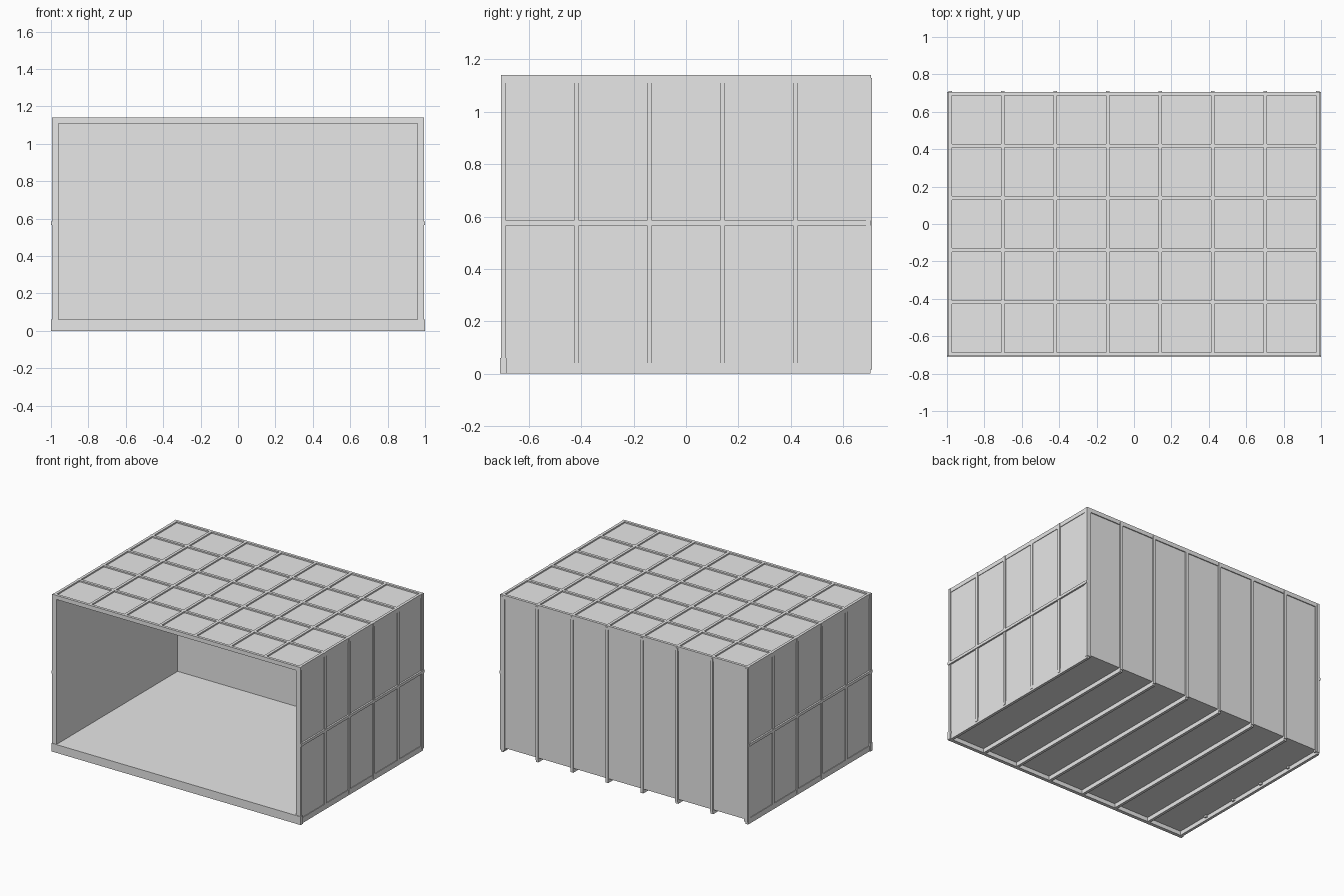
import bpy
import bmesh
from mathutils import Matrix, Vector

cube = bpy.data.objects.get("Cube")
if cube:
    bpy.data.objects.remove(cube, do_unlink=True)

grey = bpy.data.materials.new("plain grey")
grey.use_nodes = True
colour = (0.8, 0.8, 0.8, 1)
grey.diffuse_color = colour
grey.node_tree.nodes["Principled BSDF"].inputs["Base Color"].default_value = colour


def boxes(name, extents):
    """One object made of boxes, each given as (x0, x1, y0, y1, z0, z1)."""
    bm = bmesh.new()
    for x0, x1, y0, y1, z0, z1 in extents:
        centre = Vector((x0 + x1, y0 + y1, z0 + z1)) / 2
        size = Matrix.Diagonal((x1 - x0, y1 - y0, z1 - z0, 1))
        bmesh.ops.create_cube(bm, size=1, matrix=Matrix.Translation(centre) @ size)
    mesh = bpy.data.meshes.new(name)
    bm.to_mesh(mesh)
    bm.free()
    mesh.materials.append(grey)
    obj = bpy.data.objects.new(name, mesh)
    bpy.context.collection.objects.link(obj)
    return obj


# Main dimensions: outer shell faces and rib half width
X, FRONT, BACK, BOTTOM, TOP = 0.988, -0.705, 0.7, 0.03, 1.13
IN_X, IN_BACK, FLOOR, CEILING = 0.96, 0.68, 0.06, 1.11
H = 0.01
rib_x = [-0.982 + i * 1.964 / 7 for i in range(8)]
rib_y = [-0.697 + i * 1.394 / 5 for i in range(6)]

# Shell panels, open at the front
boxes("floor_panel", [(-X, X, FRONT, BACK, BOTTOM, FLOOR)])
boxes("roof_panel", [(-X, X, FRONT, BACK, CEILING, TOP)])
boxes("back_panel", [(-X, X, IN_BACK, BACK, FLOOR, CEILING)])
for side, s in (("left", 1), ("right", -1)):
    xs = sorted((s * IN_X, s * X))
    boxes(side + "_panel", [(*xs, FRONT, IN_BACK, FLOOR, CEILING)])

    # Upright side ribs and the mid rail
    xs = sorted((s * IN_X, s * 0.995))
    boxes(side + "_ribs", [(*xs, y - H, y + H, 0.015, TOP) for y in rib_y])
    xs = sorted((s * IN_X, s))
    boxes(side + "_mid_rail", [(*xs, -0.707, 0.707, 0.565, 0.585)])

# Roof grid
boxes("roof_long_ribs", [(x - H, x + H, -0.707, 0.705, CEILING, 1.14) for x in rib_x])
boxes("roof_cross_ribs", [(-0.995, 0.995, y - H, y + H, CEILING, 1.14) for y in rib_y])

# Back uprights and floor joists
boxes("back_ribs", [(x - H, x + H, IN_BACK, 0.71, 0.015, TOP) for x in rib_x])
boxes("floor_joists", [(x - H, x + H, FRONT, 0.705, 0, BOTTOM + H) for x in rib_x])

# Front sill
boxes("front_sill", [(-1, 1, -0.71, -0.685, 0, FLOOR)])
